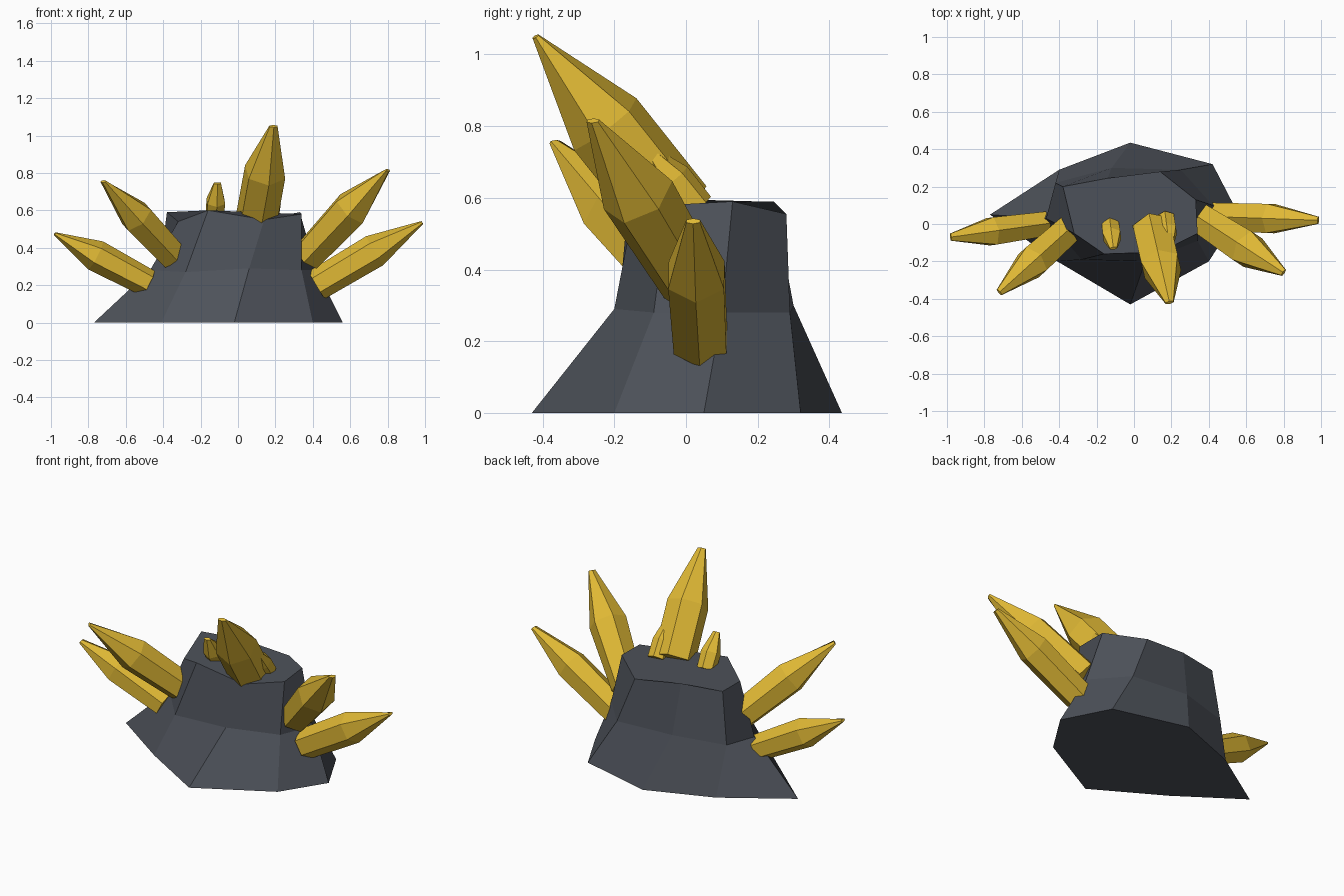
import bpy, bmesh, math
from mathutils import Vector

if "Cube" in bpy.data.objects:
    bpy.data.objects.remove(bpy.data.objects["Cube"])


def material(name, rgb):
    m = bpy.data.materials.new(name)
    m.diffuse_color = (*rgb, 1)
    m.use_nodes = True
    m.node_tree.nodes["Principled BSDF"].inputs["Base Color"].default_value = m.diffuse_color
    return m


ROCK = material("dark_slate", (0.075, 0.084, 0.102))
GOLD = material("gold_crystal", (0.74, 0.48, 0.035))


def loft(name, rings, mat):
    """Join equal-sized vertex rings with flat faces and cap both ends."""
    bm = bmesh.new()
    loops = [[bm.verts.new(p) for p in ring] for ring in rings]
    n = len(loops[0])
    for lo, hi in zip(loops, loops[1:]):
        for i in range(n):
            j = (i + 1) % n
            bm.faces.new((lo[i], lo[j], hi[j], hi[i]))
    bm.faces.new(loops[0][::-1])
    bm.faces.new(loops[-1])
    bmesh.ops.recalc_face_normals(bm, faces=bm.faces)
    mesh = bpy.data.meshes.new(name)
    bm.to_mesh(mesh)
    bm.free()
    mesh.materials.append(mat)
    obj = bpy.data.objects.new(name, mesh)
    bpy.context.collection.objects.link(obj)
    return obj


def crystal(name, base, tip, r_base, r_mid, mid=0.55, tip_w=0.022):
    """Six-sided shard with a wide shoulder and a narrow chisel tip."""
    base, tip = Vector(base), Vector(tip)
    axis = (tip - base).normalized()
    side = axis.cross(Vector((0, 0, 1))).normalized()
    up = side.cross(axis)

    def ring(centre, rs, ru):
        return [centre + side * rs * math.sin(a) + up * ru * math.cos(a)
                for a in (math.tau * k / 6 for k in range(6))]

    return loft(name, [ring(base, r_base, r_base),
                       ring(base.lerp(tip, mid), r_mid, r_mid),
                       ring(tip, tip_w, tip_w * 0.4)], GOLD)


# Rock stump: foot, waist and rim, starting at the left, counterclockwise
foot = [(-0.77, 0.05, 0), (-0.41, -0.20, 0), (-0.02, -0.43, 0), (0.40, -0.20, 0),
        (0.56, 0.05, 0), (0.42, 0.32, 0), (-0.02, 0.435, 0), (-0.40, 0.29, 0)]
waist = [(-0.47, 0.03, 0.28), (-0.28, -0.19, 0.27), (0.06, -0.20, 0.29),
         (0.34, -0.09, 0.28), (0.42, 0.10, 0.28), (0.25, 0.29, 0.28),
         (-0.12, 0.30, 0.30), (-0.42, 0.22, 0.29)]
rim = [(-0.32, -0.05, 0.54), (-0.16, -0.16, 0.60), (0.14, -0.15, 0.55),
       (0.34, -0.05, 0.58), (0.33, 0.13, 0.59), (0.14, 0.28, 0.555),
       (-0.14, 0.245, 0.59), (-0.38, 0.20, 0.59)]
loft("rock_stump", [foot, waist, rim], ROCK)

# Crystals growing out of the sides
crystal("left_low_crystal", (-0.48, 0.00, 0.21), (-0.98, -0.07, 0.475), 0.075, 0.085, 0.56)
crystal("left_high_crystal", (-0.35, -0.03, 0.36), (-0.72, -0.365, 0.755), 0.085, 0.095, 0.52)
crystal("right_low_crystal", (0.42, 0.04, 0.20), (0.985, 0.02, 0.535), 0.085, 0.09, 0.55)
crystal("right_high_crystal", (0.37, 0.02, 0.355), (0.80, -0.26, 0.815), 0.09, 0.105, 0.55)

# Crystals on the top
crystal("top_large_crystal", (0.10, -0.03, 0.56), (0.19, -0.42, 1.05), 0.115, 0.115, 0.5, 0.025)
crystal("top_small_left_crystal", (-0.125, -0.01, 0.57), (-0.11, -0.13, 0.745), 0.052, 0.055, 0.45)
crystal("top_small_right_crystal", (0.17, 0.03, 0.57), (0.19, -0.12, 0.75), 0.052, 0.055, 0.45)
